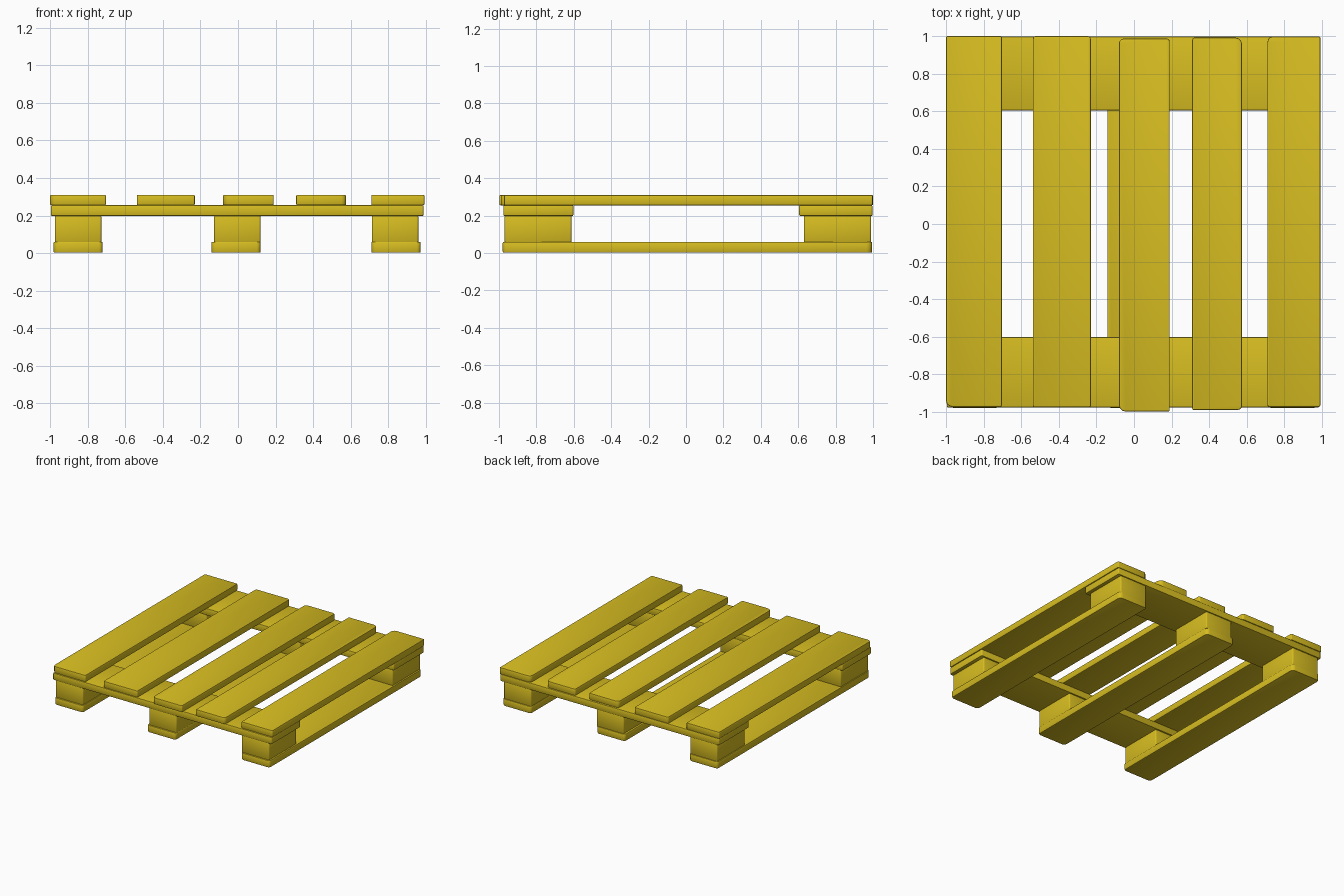
import bpy, bmesh
from math import sin, cos, pi

if "Cube" in bpy.data.objects:
    bpy.data.objects.remove(bpy.data.objects["Cube"])

wood = bpy.data.materials.new("yellow_wood")
wood.diffuse_color = (0.68, 0.51, 0.015, 1)
wood.use_nodes = True
wood.node_tree.nodes["Principled BSDF"].inputs["Base Color"].default_value = wood.diffuse_color


def plank(name, x, y, z, radii=(0.01, 0.01, 0.01, 0.01), edge=0.006):
    """Board with its own corner radii: front-left, front-right, back-right, back-left."""
    bm = bmesh.new()
    corners = [(x[0], y[0], 1, 1), (x[1], y[0], -1, 1),
               (x[1], y[1], -1, -1), (x[0], y[1], 1, -1)]
    outline = []
    for i, ((cx, cy, sx, sy), r) in enumerate(zip(corners, radii)):
        for k in range(4):
            a = pi + i * pi / 2 + k * pi / 6
            outline.append(bm.verts.new((cx + sx * r + r * cos(a),
                                         cy + sy * r + r * sin(a), z[0])))
    base = bm.faces.new(outline)
    top = bmesh.ops.extrude_face_region(bm, geom=[base])["geom"]
    bmesh.ops.translate(bm, vec=(0, 0, z[1] - z[0]),
                        verts=[v for v in top if isinstance(v, bmesh.types.BMVert)])
    bmesh.ops.recalc_face_normals(bm, faces=bm.faces[:])
    # Softened top and bottom rims
    rims = [e for e in bm.edges if abs(e.verts[0].co.z - e.verts[1].co.z) < 1e-5]
    bmesh.ops.bevel(bm, geom=rims, offset=edge, segments=2, profile=0.5, affect='EDGES')
    mesh = bpy.data.meshes.new(name)
    bm.to_mesh(mesh)
    bm.free()
    mesh.materials.append(wood)
    obj = bpy.data.objects.new(name, mesh)
    bpy.context.collection.objects.link(obj)
    bpy.context.view_layer.objects.active = obj
    obj.select_set(True)
    bpy.ops.object.shade_smooth_by_angle()
    obj.select_set(False)


# Deck boards, slightly uneven in width and length
s = 0.008
deck = [((-1.0, -0.703), (-0.972, 1.0), (0.03, s, s, s)),
        ((-0.538, -0.23), (-0.975, 1.0), (s, s, 0.015, 0.015)),
        ((-0.08, 0.19), (-0.998, 0.987), (0.035, s, 0.015, 0.025)),
        ((0.31, 0.575), (-0.99, 0.992), (s, 0.025, 0.035, 0.012)),
        ((0.71, 0.992), (-0.972, 0.998), (s, s, s, 0.03))]
for i, (x, y, r) in enumerate(deck, 1):
    plank(f"deck_board_{i}", x, y, (0.255, 0.31), r)

# Cross boards under the deck
for end, y in (("front", (-0.977, -0.602)), ("back", (0.605, 0.997))):
    plank(f"cross_board_{end}", (-0.996, 0.988), y, (0.198, 0.255))

# Spacer blocks at both ends of each runner
columns = {"left": ((-0.975, -0.727), (-0.982, -0.72)),
           "middle": ((-0.127, 0.12), (-0.142, 0.12)),
           "right": ((0.712, 0.96), (0.71, 0.972))}
for side, (bx, rx) in columns.items():
    plank(f"block_front_{side}", bx, (-0.97, -0.612), (0.055, 0.2))
    plank(f"block_back_{side}", bx, (0.63, 0.99), (0.055, 0.2))
    # Bottom runner
    plank(f"runner_{side}", rx, (-0.98, 0.995), (0.002, 0.06),
          (0.025, 0.02, 0.03, 0.02))
